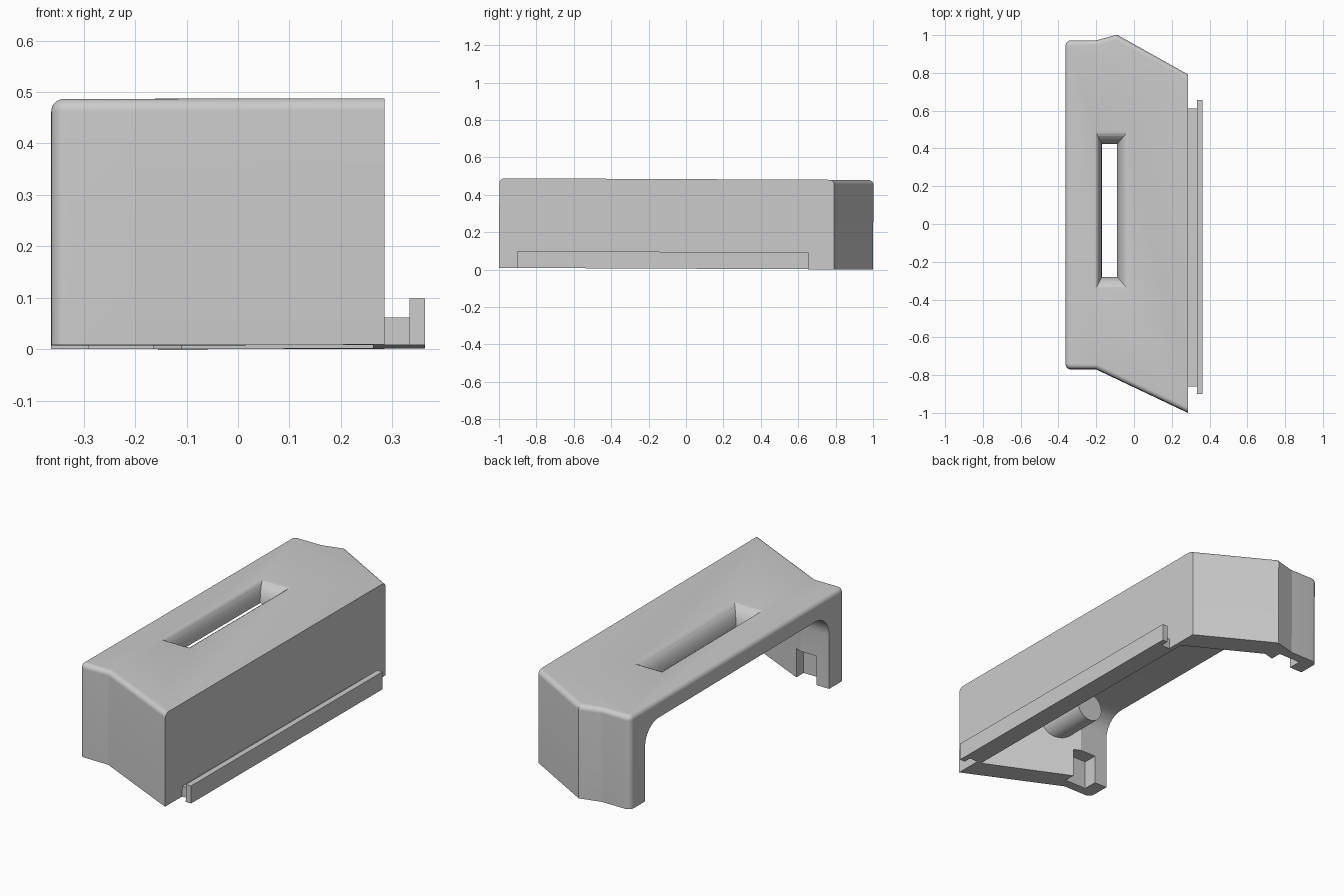
import bpy, bmesh, math
from mathutils import Matrix

cube = bpy.data.objects.get("Cube")
if cube:
    bpy.data.objects.remove(cube, do_unlink=True)

grey = bpy.data.materials.new("plain grey")
grey.use_nodes = True
colour = (0.6, 0.6, 0.6, 1)
grey.diffuse_color = colour
grey.node_tree.nodes["Principled BSDF"].inputs["Base Color"].default_value = colour


def finish(name, bm):
    bmesh.ops.recalc_face_normals(bm, faces=bm.faces)
    mesh = bpy.data.meshes.new(name)
    bm.to_mesh(mesh)
    bm.free()
    mesh.materials.append(grey)
    obj = bpy.data.objects.new(name, mesh)
    bpy.context.collection.objects.link(obj)
    return obj


def loft(rings):
    """Closed solid through a stack of rings with equal point counts."""
    bm = bmesh.new()
    loops = [[bm.verts.new(p) for p in ring] for ring in rings]
    bm.faces.new(loops[0])
    bm.faces.new(loops[-1])
    for a, b in zip(loops, loops[1:]):
        for i in range(len(a)):
            j = (i + 1) % len(a)
            bm.faces.new((a[i], a[j], b[j], b[i]))
    return bm


def inset(points, dist, fixed):
    """Move the sides of a clockwise outline inwards, except fixed ones."""
    lines = []
    for i, p in enumerate(points):
        q = points[(i + 1) % len(points)]
        dx, dy = q[0] - p[0], q[1] - p[1]
        length = math.hypot(dx, dy)
        nx, ny = dy / length, -dx / length
        d = 0 if fixed(p) and fixed(q) else dist
        lines.append((nx, ny, nx * p[0] + ny * p[1] + d))
    result = []
    for i in range(len(points)):
        (a, b, c), (d, e, f) = lines[i - 1], lines[i]
        det = a * e - b * d
        result.append(((c * e - b * f) / det, (a * f - c * d) / det))
    return result


def rounded_prism(points, z0, z1, radius, fixed):
    """Prism whose upper rim is rounded along every side that is not fixed."""
    rings = [[(x, y, z0) for x, y in points]]
    for i in range(9):
        a = i / 8 * math.pi / 2
        z = z1 - radius + radius * math.sin(a)
        shape = inset(points, radius * (1 - math.cos(a)), fixed)
        rings.append([(x, y, z) for x, y in shape])
    return loft(rings)


def arc(cx, cy, r, start, end):
    angles = [math.radians(start + (end - start) * i / 8) for i in range(9)]
    return [(cx + r * math.cos(a), cy + r * math.sin(a)) for a in angles]


def box(name, x0, x1, y0, y1, z0, z1):
    base = [(x0, y0), (x1, y0), (x1, y1), (x0, y1)]
    return finish(name, loft([[(x, y, z) for x, y in base] for z in (z0, z1)]))


def combine(target, tool, operation):
    mod = target.modifiers.new(tool.name, 'BOOLEAN')
    mod.operation, mod.object, mod.solver = operation, tool, 'EXACT'
    bpy.context.view_layer.objects.active = target
    bpy.ops.object.modifier_apply(modifier=mod.name)
    bpy.data.objects.remove(tool, do_unlink=True)


# Outer housing with softened top rim and outer corners
TOP = 0.479
SIDE = 0.285
outer = (arc(-.333, .94, .03, 180, 90)
         + [(-.2, .97), (-.09, 1), (SIDE, .79), (SIDE, -1), (-.2, -.77)]
         + arc(-.333, -.74, .03, 270, 180))
housing = finish("housing", rounded_prism(
    outer, 0, TOP, .025, lambda p: p[0] > SIDE - .001))

# Hollow interior, open below and along one long side
inner = [(-.6, .85), (-.2, .85), (-.11, .875), (.262, .67),
         (.262, -.86), (-.2, -.645), (-.6, -.645)]
combine(housing, finish("cavity", rounded_prism(
    inner, -.1, .388, .11, lambda p: p[0] < -.5)), 'DIFFERENCE')

# Boss on the inside of the front wall
bm = bmesh.new()
bmesh.ops.create_cone(bm, cap_ends=True, segments=40, radius1=.075, radius2=.075,
                      depth=.28, matrix=Matrix.Translation((-.1, -.6, .28))
                      @ Matrix.Rotation(math.pi / 2, 4, 'X'))
combine(housing, finish("boss", bm), 'UNION')

# Flared slot through the roof
rings = [[(-.17, -.28, .1), (-.09, -.28, .1), (-.09, .42, .1), (-.17, .42, .1)]]
for i in range(9):
    a = i / 8 * math.pi / 2
    f, z = 1 - math.cos(a), .37 + (TOP - .37) * math.sin(a)
    x0, x1, y0, y1 = -.17 - .035 * f, -.09 + .06 * f, -.28 - .07 * f, .42 + .07 * f
    rings.append([(x0, y0, z), (x1, y0, z), (x1, y1, z), (x0, y1, z)])
rings.append([(x, y, TOP + .1) for x, y, z in rings[-1]])
combine(housing, finish("slot", loft(rings)), 'DIFFERENCE')

# Clip recesses at the foot of both end walls
for y0, y1 in ((-.72, -.6), (.8, .92)):
    combine(housing, box("recess", -.29, -.165, y0, y1, -.1, .15), 'DIFFERENCE')

# Rail along the closed long side
rail_web = box("rail_web", SIDE - .01, .34, -.86, .61, 0, .053)
rail_lip = box("rail_lip", .333, .363, -.9, .655, 0, .09)

# Slight lean of the whole assembly, then shading
lean = Matrix.Translation((0, 0, .0045)) @ Matrix.Rotation(-.0045, 4, 'X')
for obj in (housing, rail_web, rail_lip):
    obj.data.transform(lean)
    bpy.ops.object.select_all(action='DESELECT')
    obj.select_set(True)
    bpy.context.view_layer.objects.active = obj
    bpy.ops.object.shade_smooth_by_angle(angle=math.radians(13))
